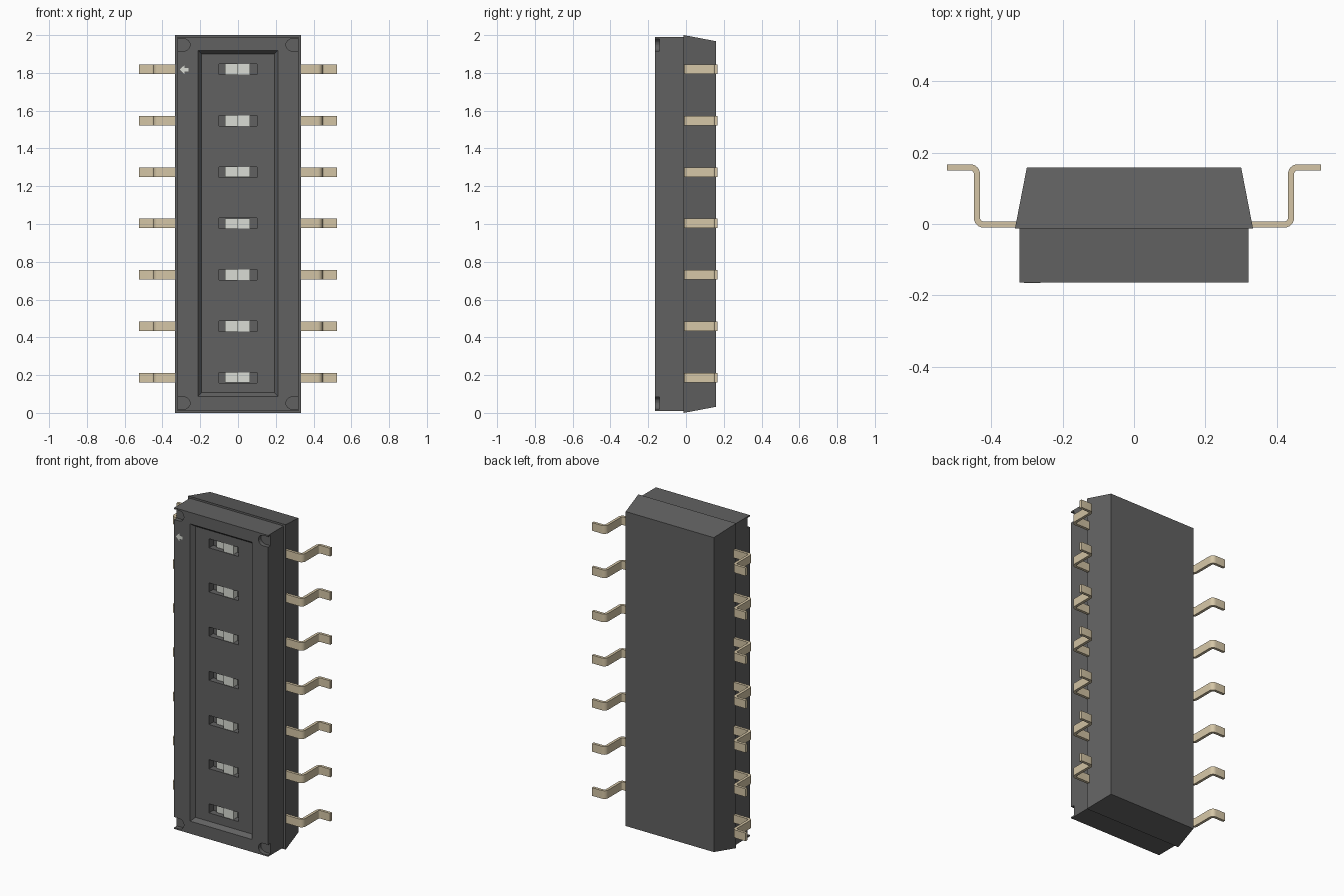
import bpy, bmesh, math

if "Cube" in bpy.data.objects:
    bpy.data.objects.remove(bpy.data.objects["Cube"])

def material(name, rgb):
    m = bpy.data.materials.new(name)
    m.diffuse_color = (*rgb, 1)
    m.use_nodes = True
    m.node_tree.nodes["Principled BSDF"].inputs["Base Color"].default_value = m.diffuse_color
    return m

DARK = material("dark_plastic", (0.12, 0.12, 0.12))
WHITE = material("white_plastic", (0.7, 0.72, 0.66))
METAL = material("pin_metal", (0.66, 0.56, 0.38))

def loft(bm, a, b):
    """Solid between two matching outlines."""
    va, vb = [bm.verts.new(p) for p in a], [bm.verts.new(p) for p in b]
    n = len(va)
    bm.faces.new(va)
    bm.faces.new(vb[::-1])
    for i in range(n):
        bm.faces.new((va[i], vb[i], vb[(i + 1) % n], va[(i + 1) % n]))

def prism_y(bm, outline, y0, y1):
    loft(bm, [(x, y0, z) for x, z in outline], [(x, y1, z) for x, z in outline])

def rect(x0, x1, z0, z1):
    return [(x0, z0), (x1, z0), (x1, z1), (x0, z1)]

def frame(r, y):
    return [(x, y, z) for x, z in rect(*r)]

def make(name, bm, mat):
    bmesh.ops.recalc_face_normals(bm, faces=bm.faces)
    me = bpy.data.meshes.new(name)
    bm.to_mesh(me)
    bm.free()
    ob = bpy.data.objects.new(name, me)
    bpy.context.collection.objects.link(ob)
    me.materials.append(mat)
    return ob

FRONT = -0.164
FLOOR = FRONT + 0.025
ROWS = [0.187 + 0.272 * i for i in range(7)]

# rear shell: short rim, then tapered to the back
bm = bmesh.new()
rim, back = (-0.333, 0.333, 0, 2), (-0.3, 0.3, 0.032, 1.968)
loft(bm, frame(rim, -0.012), frame(back, 0.158))
make("rear_shell", bm, DARK)

# front cover block
bm = bmesh.new()
prism_y(bm, rect(-0.32, 0.32, 0.011, 1.989), FRONT, -0.012)
cover = make("front_cover", bm, DARK)

# cutter: sloped recess
bm = bmesh.new()
loft(bm, frame((-0.23, 0.23, 0.069, 1.937), FRONT - 0.025),
     frame((-0.192, 0.192, 0.107, 1.899), FLOOR))
recess = make("recess_cutter", bm, DARK)

# cutter: switch slots and round-ended corner pockets
bm = bmesh.new()
for z in ROWS:
    prism_y(bm, rect(-0.1, 0.1, z - 0.028, z + 0.028), FLOOR - 0.01, FLOOR + 0.042)
for s in (-1, 1):
    for zc in (0.052, 1.948):
        arc = [(s * (0.286 - 0.032 * math.cos(t)), zc + 0.032 * math.sin(t))
               for t in [math.pi * (k / 12 - 0.5) for k in range(13)]]
        prism_y(bm, arc + [(s * 0.36, zc + 0.032), (s * 0.36, zc - 0.032)],
                FRONT - 0.01, FRONT + 0.025)
slots = make("slot_cutter", bm, DARK)

for cutter in (recess, slots):
    cutter.hide_render = True
    mod = cover.modifiers.new("cut", 'BOOLEAN')
    mod.operation, mod.solver, mod.object = 'DIFFERENCE', 'EXACT', cutter
bpy.context.view_layer.update()
cut_mesh = bpy.data.meshes.new_from_object(
    cover.evaluated_get(bpy.context.evaluated_depsgraph_get()))
cover.modifiers.clear()
cover.data = cut_mesh
for cutter in (recess, slots):
    bpy.data.objects.remove(cutter)

# sliders: low left half, raised right half
for i, z in enumerate(ROWS):
    bm = bmesh.new()
    hi, lo, bed = FLOOR + 0.002, FLOOR + 0.028, FLOOR + 0.045
    prof = [(-0.068, bed), (-0.068, lo), (-0.002, lo), (-0.002, hi), (0.064, hi), (0.064, bed)]
    loft(bm, [(x, y, z - 0.027) for x, y in prof], [(x, y, z + 0.027) for x, y in prof])
    make(f"slider_{i + 1}", bm, WHITE)

# small arrow mark beside the top switch
bm = bmesh.new()
z = ROWS[-1] - 0.002
prism_y(bm, [(-0.308, z), (-0.283, z - 0.025), (-0.283, z - 0.01), (-0.262, z - 0.01),
             (-0.262, z + 0.01), (-0.283, z + 0.01), (-0.283, z + 0.025)],
        FRONT - 0.001, FRONT + 0.003)
make("arrow_mark", bm, WHITE)

# bent pins: strip profile with rounded bends
def bend(cx, cy, r, a0, a1, n=6):
    return [(cx + r * math.cos(math.radians(a0 + (a1 - a0) * k / n)),
             cy + r * math.sin(math.radians(a0 + (a1 - a0) * k / n))) for k in range(n + 1)]

OUT, IN = 0.027, 0.010
c1, c2 = (0.421, 0.017), (0.458, 0.140)
near = [(0.29, -0.010)] + bend(*c1, OUT, -90, 0) + bend(*c2, IN, 180, 90) + [(0.523, 0.150)]
far = [(0.523, 0.167)] + bend(*c2, OUT, 90, 180) + bend(*c1, IN, 0, -90) + [(0.29, 0.007)]
for side, s in (("left", -1), ("right", 1)):
    for i, z in enumerate(ROWS):
        bm = bmesh.new()
        loft(bm, [(s * x, y, z - 0.025) for x, y in near + far],
             [(s * x, y, z + 0.025) for x, y in near + far])
        pin = make(f"{side}_pin_{i + 1}", bm, METAL)
        bpy.ops.object.select_all(action='DESELECT')
        pin.select_set(True)
        bpy.context.view_layer.objects.active = pin
        bpy.ops.object.shade_smooth_by_angle(angle=math.radians(30))
